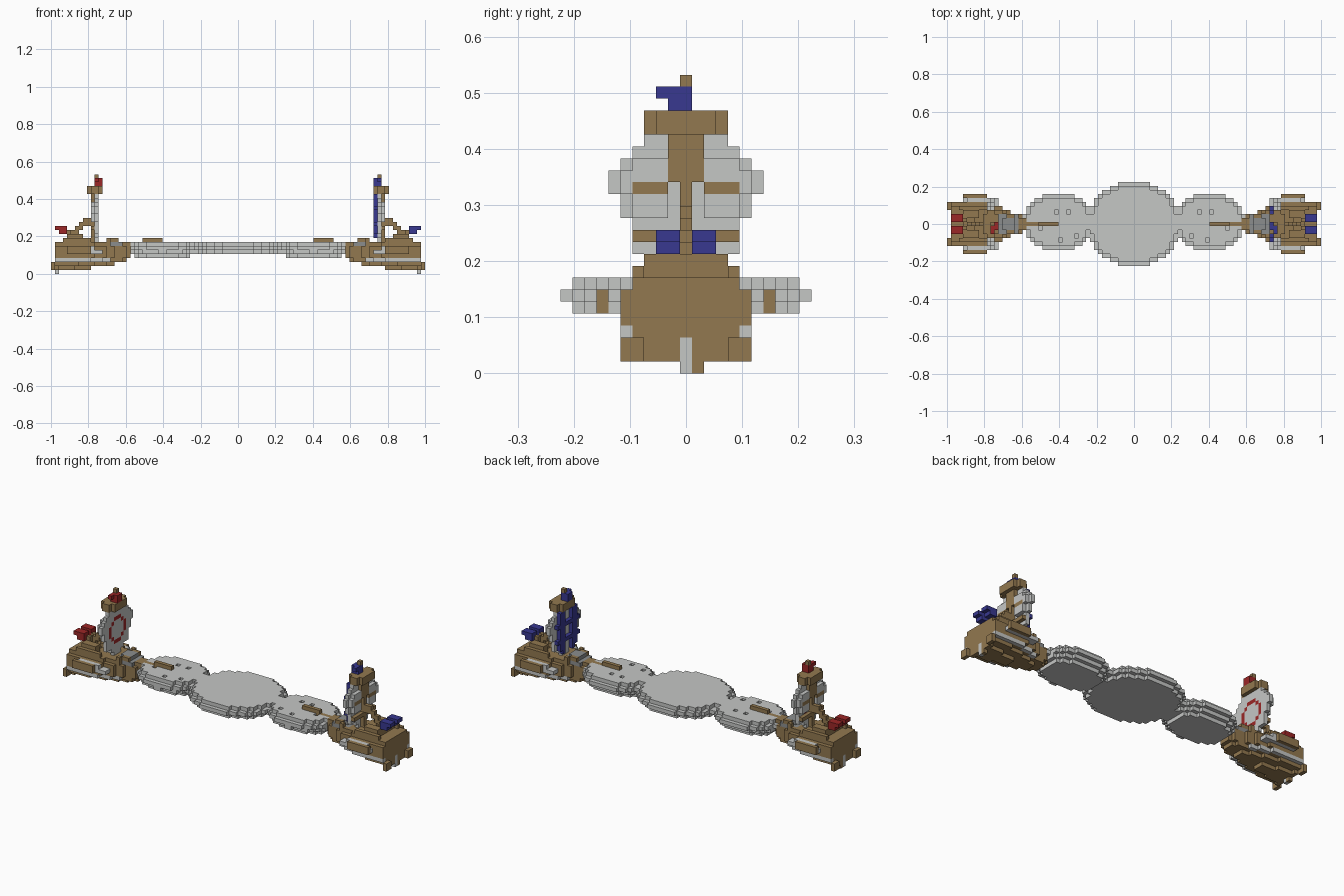
import bpy
from math import hypot

V = 2 / 94                      # block size
START = bpy.data.objects.get("Cube")
if START:
    bpy.data.objects.remove(START, do_unlink=True)


def material(name, color):
    m = bpy.data.materials.new(name)
    m.use_nodes = True
    m.diffuse_color = (*color, 1)
    m.node_tree.nodes["Principled BSDF"].inputs["Base Color"].default_value = (*color, 1)
    return m


MATS = {
    "wood": material("wood brown", (0.29, 0.19, 0.08)),
    "pale": material("pale grey", (0.56, 0.57, 0.56)),
    "stone": material("stone grey", (0.26, 0.27, 0.27)),
    "red": material("flag red", (0.33, 0.02, 0.02)),
    "blue": material("flag blue", (0.04, 0.04, 0.28)),
}
cells = {}                      # block position -> (part, colour)


def box(part, color, side, xs, ys, zs):
    """Fill inclusive block ranges; side 1 mirrors the block to +x."""
    for i in range(xs[0], xs[1] + 1):
        for j in range(ys[0], ys[1] + 1):
            for k in range(zs[0], zs[1] + 1):
                cells[(-1 - i if side > 0 else i, j, k)] = (part, color)


def both(part, color, side, xs, ys, zs):
    """Box on both sides of the ship's centre line."""
    box(part, color, side, xs, ys, zs)
    box(part, color, side, xs, (-ys[1], -ys[0]), zs)


def disc(part, cx, cy, layers):
    """Stack of elliptical block layers: height, x radius, y radius."""
    for k, rx, ry in layers:
        for i in range(-32, 32):
            for j in range(-10, 11):
                if hypot((i + 0.5 - cx) / rx, (j - cy) / ry) <= 1:
                    cells[(i, j, k)] = (part, "pale")


# Islands
disc("central_island", 0, 0, [(5, 10.8, 9.8), (6, 11.8, 10.7), (7, 10.8, 9.8)])
for s, word in ((-1, "right"), (1, "left")):
    disc(word + "_island", s * 19, 0.4,
         [(4, 7.5, 5.4), (5, 8.2, 6.5), (6, 8.9, 7.2), (7, 8, 6.4)])
    for i, j in ((-20, 3), (-17, 3), (-24, -1), (-15, -3), (-19, -4)):
        cells.pop((-1 - i if s > 0 else i, j, 7), None)   # small pits

# Ships
BOW = {1: -37, 2: -31, 3: -28, 4: -27, 5: -27, 6: -27, 7: -27}
BEAM = {1: 3, 2: 4, 3: 5, 4: 5, 5: 5, 6: 5, 7: 4}
SAIL = {8: 1, 9: 2, 10: 4, 11: 4, 12: 4, 13: 5, 14: 5, 15: 6, 16: 6, 17: 5, 18: 4, 19: 3}


def ship(s, word, flag):
    hull, sail, mast, flags = (word + p for p in ("_hull", "_sail", "_mast", "_flags"))
    # Side platforms with a wooden rim
    both(hull, "pale", s, (-43, -35), (5, 6), (5, 5))
    both(hull, "pale", s, (-42, -37), (5, 6), (6, 6))
    both(hull, "wood", s, (-43, -38), (7, 7), (5, 6))
    # Tapered hull with a pale stripe and a rail
    for k, end in BOW.items():
        for i in range(-46, end):
            w = round(BEAM[k] * min(1, ((end - i) / 11) ** 0.7))
            box(hull, "wood", s, (i, i), (-w, w), (k, k))
            if k == 3 and i < -32:
                both(hull, "pale", s, (i, i), (w, w), (k, k))
            if k == 7 and (-45 < i < -37 or -34 < i < -30):
                both(hull, "wood", s, (i, i), (w, w), (8, 8))
    # Stern posts, rudder, castle
    both(hull, "wood", s, (-47, -47), (4, 5), (1, 2))
    box(hull, "pale", s, (-46, -46), (0, 0), (0, 2))
    box(hull, "wood", s, (-46, -46), (1, 1), (0, 0))
    both(hull, "wood", s, (-43, -40), (2, 3), (8, 9))
    box(hull, "wood", s, (-43, -41), (-3, 3), (8, 8))
    # Foredeck and bowsprit
    box(hull, "stone", s, (-34, -30), (-2, 2), (7, 7))
    box(hull, "stone", s, (-33, -31), (-1, 1), (8, 8))
    box(hull, "wood", s, (-28, -20), (0, 0), (7, 7))
    box(hull, "wood", s, (-24, -20), (0, 0), (8, 8))
    # Sail
    for k, w in SAIL.items():
        box(sail, "pale", s, (-36, -36), (-w, w), (k, k))
        if 12 < k < 18:
            both(sail, "pale", s, (-37, -37), (2, w - 1), (k, k))
    # Emblem on the sail's fore face
    for k in range(9, 20):
        for j in range(-4, 5):
            if s < 0 and round(hypot(j, k - 14)) == 3:
                box(sail, flag, s, (-36, -36), (j, j), (k, k))
            if s > 0 and abs(j) <= SAIL[k] and (abs(j) in (2, 3) or k % 4 == 0):
                box(sail, flag, s, (-35, -35), (j, j), (k, k))
    # Mast, spars and crow's nest
    box(mast, "wood", s, (-37, -37), (0, 0), (8, 21))
    box(mast, "wood", s, (-37, -37), (-1, 1), (16, 19))
    both(mast, "wood", s, (-37, -37), (2, 4), (15, 15))
    box(mast, "wood", s, (-37, -37), (-4, 4), (11, 11))
    box(mast, "wood", s, (-38, -35), (-2, 2), (20, 21))
    both(mast, "wood", s, (-37, -36), (3, 3), (20, 21))
    box(mast, "wood", s, (-36, -36), (0, 0), (22, 24))
    # Stepped stay down to the stern
    for n in range(6):
        z = 13 - n * 4 // 5
        box(mast, "wood", s, (-38 - n, -38 - n), (0, 0), (z - 1, z))
    # Masthead flag and twin stern flags
    box(flags, flag, s, (-36, -35), (-1, 0), (22, 23))
    box(flags, flag, s, (-36, -36), (-2, -2), (23, 23))
    both(mast, "wood", s, (-43, -43), (1, 1), (8, 10))
    both(flags, flag, s, (-45, -44), (1, 2), (10, 10))
    both(flags, flag, s, (-46, -44), (1, 2), (11, 11))


ship(-1, "right_ship", "red")
ship(1, "left_ship", "blue")


def quad(c, axis, sign):
    """Corners of one block face, wound outward."""
    a, b = (axis + 1) % 3, (axis + 2) % 3
    out = []
    for da, db in ((0, 0), (1, 0), (1, 1), (0, 1)):
        p = list(c)
        p[axis] += sign > 0
        p[a] += da
        p[b] += db
        out.append(tuple(p))
    return out if sign > 0 else out[::-1]


# One mesh per part, visible block faces only
names = list(MATS)
for part in sorted({p for p, _ in cells.values()}):
    verts, faces, colors = {}, [], []
    for c, (owner, color) in cells.items():
        if owner != part:
            continue
        for axis in range(3):
            for sign in (-1, 1):
                n = list(c)
                n[axis] += sign
                if tuple(n) not in cells:
                    faces.append([verts.setdefault(p, len(verts)) for p in quad(c, axis, sign)])
                    colors.append(names.index(color))
    mesh = bpy.data.meshes.new(part)
    mesh.from_pydata([(x * V, (y - 0.5) * V, z * V) for x, y, z in verts], [], faces)
    for m in MATS.values():
        mesh.materials.append(m)
    mesh.polygons.foreach_set("material_index", colors)
    mesh.update()
    bpy.context.collection.objects.link(bpy.data.objects.new(part, mesh))
